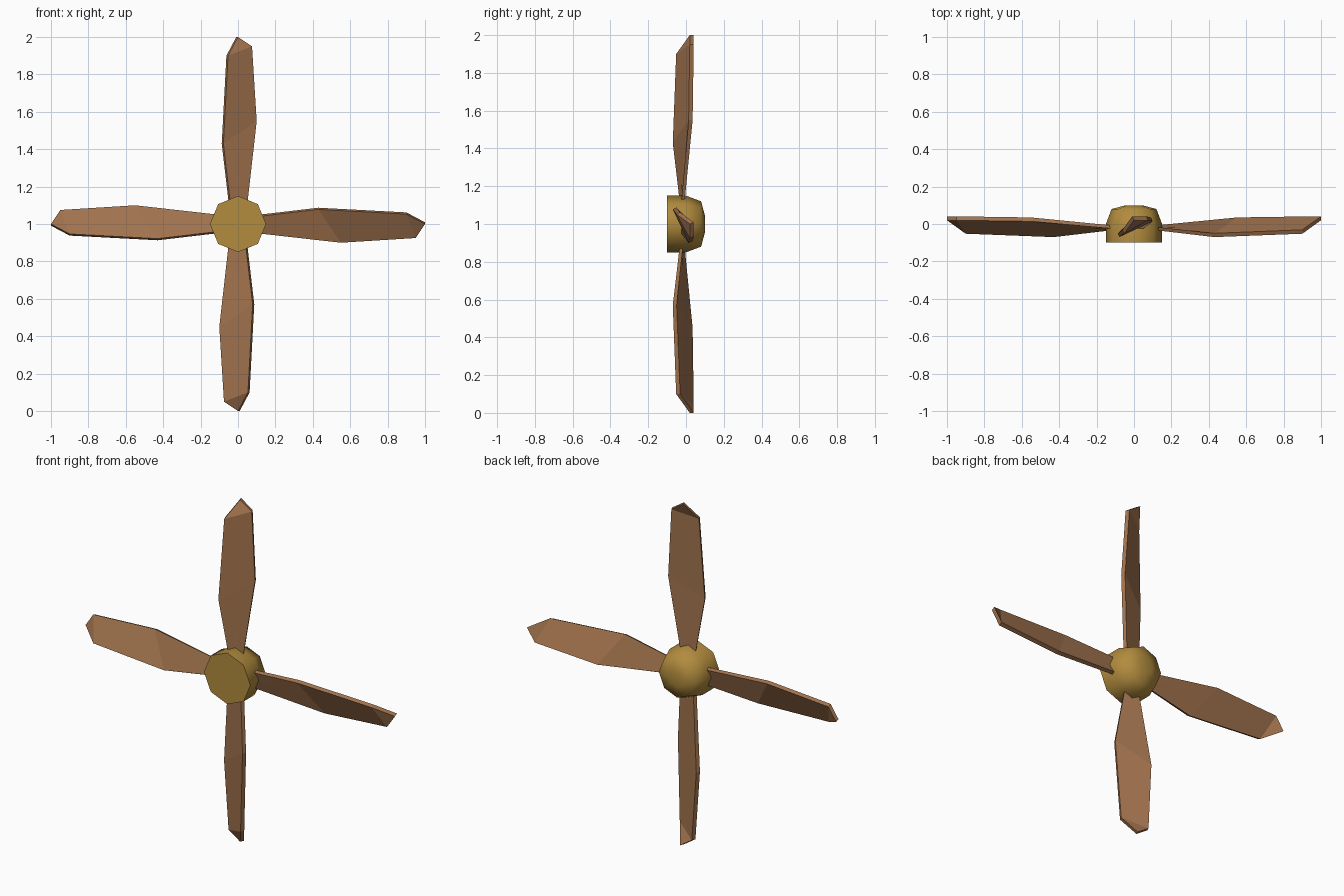
import bpy, bmesh, math
from mathutils import Matrix, Vector

if "Cube" in bpy.data.objects:
    bpy.data.objects.remove(bpy.data.objects["Cube"])


def material(name, rgb):
    m = bpy.data.materials.new(name)
    m.diffuse_color = (*rgb, 1)
    m.use_nodes = True
    m.node_tree.nodes["Principled BSDF"].inputs["Base Color"].default_value = m.diffuse_color
    return m


def make_object(name, bm, mat):
    bmesh.ops.recalc_face_normals(bm, faces=bm.faces)
    me = bpy.data.meshes.new(name)
    bm.to_mesh(me)
    bm.free()
    me.materials.append(mat)
    ob = bpy.data.objects.new(name, me)
    bpy.context.collection.objects.link(ob)
    return ob


wood = material("brown wood", (0.36, 0.172, 0.076))
brass = material("dull brass", (0.445, 0.262, 0.048))
CENTRE = Vector((0, 0, 1))

# Hub: eight-sided barrel, flat in front and domed at the back
bm = bmesh.new()
rings = []
for r, y in [(0.15, -0.1), (0.15, 0.0), (0.12, 0.08), (0.045, 0.1)]:
    rings.append([bm.verts.new((r * math.cos(k * math.pi / 4), y,
                                1 + r * math.sin(k * math.pi / 4))) for k in range(8)])
for a, b in zip(rings, rings[1:]):
    for k in range(8):
        j = (k + 1) % 8
        bm.faces.new((a[k], a[j], b[j], b[k]))
bm.faces.new(rings[0])
bm.faces.new(rings[-1])
hub = make_object("hub", bm, brass)
bpy.context.view_layer.objects.active = hub
hub.select_set(True)
bpy.ops.object.shade_smooth_by_angle(angle=math.radians(60))

# Blade outline on its front face: (x, y, distance from the hub centre)
left = [(-0.037, -0.029, 0.08), (-0.078, -0.07, 0.43), (-0.053, -0.052, 0.9)]
right = [(0.047, -0.028, 0.08), (0.1, 0.014, 0.55), (0.075, 0.02, 0.95)]
tip = (0, 0.02, 1.0)
outline = left + [tip] + right[::-1]
n = len(outline)
SPANS = [(0, 1, 5, 6), (1, 2, 4, 5), (2, 3, 4)]

# Four twisted blades, each a quarter turn from the last
for i in range(4):
    bm = bmesh.new()
    front = [bm.verts.new(p) for p in outline]
    back = [bm.verts.new((x - 0.009, y + 0.016 + 0.005 * min(1, r * 2), r))
            for x, y, r in outline]
    for span in SPANS:
        bm.faces.new([front[k] for k in span])
        bm.faces.new([back[k] for k in reversed(span)])
    for k in range(n):
        j = (k + 1) % n
        bm.faces.new((front[k], back[k], back[j], front[j]))
    turn = Matrix.Translation(CENTRE) @ Matrix.Rotation(i * math.pi / 2, 4, 'Y')
    bmesh.ops.transform(bm, matrix=turn, verts=bm.verts)
    make_object(f"blade_{i + 1}", bm, wood)
